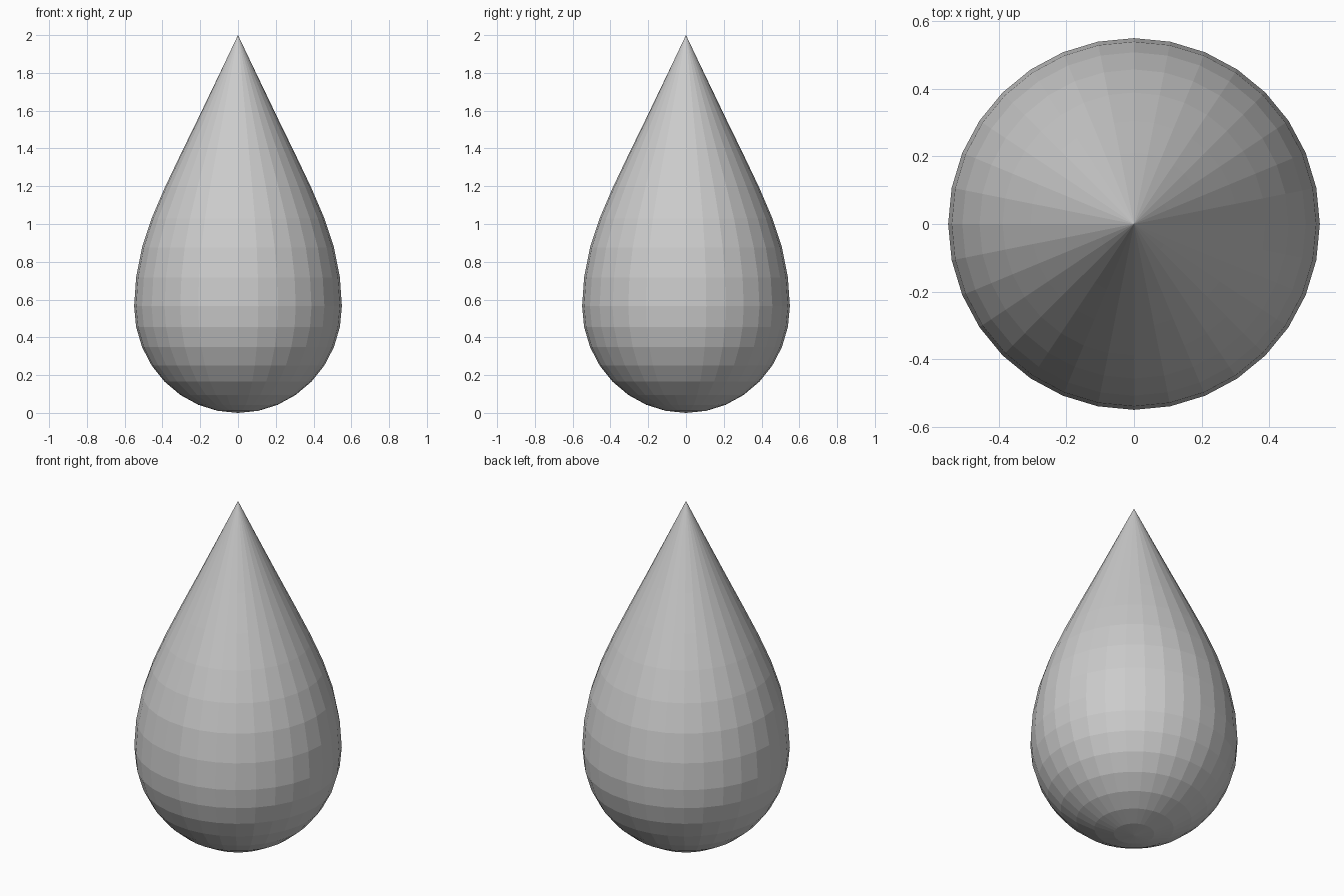
import bpy, bmesh
from math import sin, cos, pi

if "Cube" in bpy.data.objects:
    bpy.data.objects.remove(bpy.data.objects["Cube"])

SIDES = 32
R = 0.55

# Drop profile (radius, height): round bowl below, stretched cone above
profile = [(R * sin(pi * k / 16), 0.565 * (1 - cos(pi * k / 16))) for k in range(1, 9)]
upper_z = [0.717, 0.876, 1.03, 1.19, 1.365, 1.56, 1.775]
profile += [(R * cos(pi * (k + 1) / 16), z) for k, z in enumerate(upper_z)]

# Revolve the profile around z
bm = bmesh.new()
rings = [[bm.verts.new((r * cos(2 * pi * i / SIDES), r * sin(2 * pi * i / SIDES), z))
          for i in range(SIDES)] for r, z in profile]
bottom = bm.verts.new((0, 0, 0))
tip = bm.verts.new((0, 0, 2))
for i in range(SIDES):
    j = (i + 1) % SIDES
    bm.faces.new((bottom, rings[0][j], rings[0][i]))
    for a, b in zip(rings, rings[1:]):
        bm.faces.new((a[i], a[j], b[j], b[i]))
    bm.faces.new((rings[-1][i], rings[-1][j], tip))

mesh = bpy.data.meshes.new("drop")
bm.to_mesh(mesh)
bm.free()
bpy.context.collection.objects.link(bpy.data.objects.new("drop", mesh))
